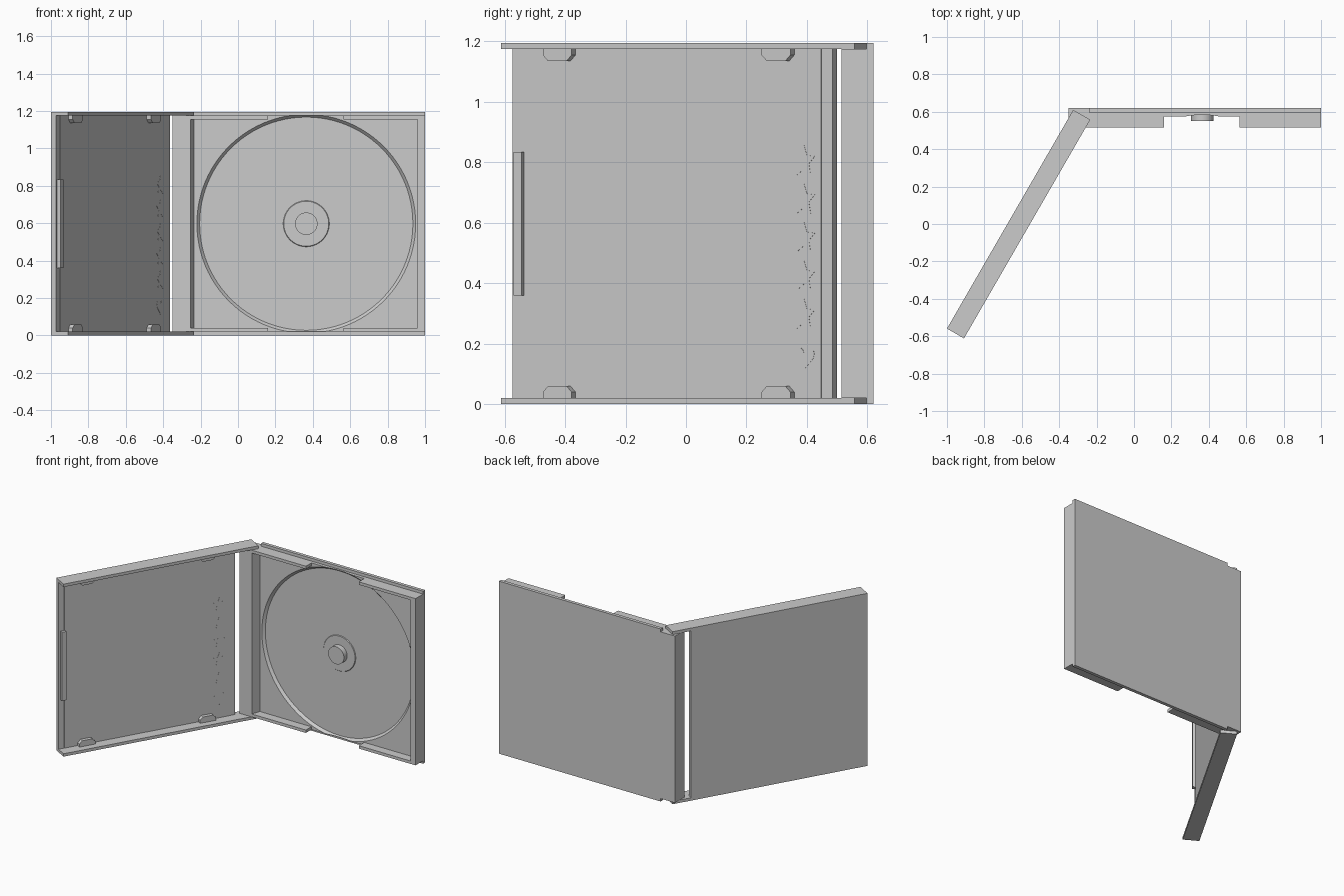
import bpy, bmesh
from math import sin, cos, pi, radians
from mathutils import Matrix, Vector

cube = bpy.data.objects.get("Cube")
if cube:
    bpy.data.objects.remove(cube, do_unlink=True)

plastic = bpy.data.materials.new("grey_plastic")
plastic.use_nodes = True
GREY = (0.6, 0.6, 0.6, 1)
plastic.diffuse_color = GREY
plastic.node_tree.nodes["Principled BSDF"].inputs["Base Color"].default_value = GREY

H = 1.195       # case height
WALL = 0.02     # wall thickness
DEPTH = 0.105   # depth of each half
PANEL = 0.03    # lid panel thickness
WIDTH = 1.35    # lid width

# Lid frame: x runs from hinge to free edge, y from outside to inside
a = radians(60)
LID = Matrix(((-cos(a), sin(a), 0, -0.325),
              (-sin(a), -cos(a), 0, 0.61),
              (0, 0, 1, 0), (0, 0, 0, 1)))
BASE = Matrix.Identity(4)


def prism(name, points, offset, frame=BASE):
    """Extrude a closed outline of 3D points along an offset."""
    bm = bmesh.new()
    face = bm.faces.new([bm.verts.new(p) for p in points])
    out = bmesh.ops.extrude_face_region(bm, geom=[face])
    bmesh.ops.translate(bm, vec=Vector(offset),
                        verts=[v for v in out["geom"] if isinstance(v, bmesh.types.BMVert)])
    bm.transform(frame)
    bmesh.ops.recalc_face_normals(bm, faces=bm.faces)
    mesh = bpy.data.meshes.new(name)
    bm.to_mesh(mesh)
    bm.free()
    mesh.materials.append(plastic)
    ob = bpy.data.objects.new(name, mesh)
    bpy.context.collection.objects.link(ob)
    return ob


def box(name, x0, x1, y0, y1, z0, z1, frame=BASE):
    pts = [(x0, y0, z0), (x1, y0, z0), (x1, y1, z0), (x0, y1, z0)]
    return prism(name, pts, (0, 0, z1 - z0), frame)


def relief(name, outline, y, height):
    """Thin or raised shape on the inside of the lid, outline in (x, z)."""
    return prism(name, [(s, y, z) for s, z in outline], (0, height, 0), LID)


def disc(name, r_back, r_front, y_back, y_front):
    """Round part facing the front, centred on the hub."""
    bpy.ops.mesh.primitive_cone_add(vertices=96, radius1=r_back, radius2=r_front,
                                    depth=y_back - y_front, rotation=(pi / 2, 0, 0),
                                    location=(0.365, (y_back + y_front) / 2, H / 2))
    ob = bpy.context.object
    ob.name = name
    ob.data.materials.append(plastic)
    bpy.ops.object.shade_smooth_by_angle(angle=radians(30))
    return ob


# Lid: panel, side walls with hinge arms, raised lining, catch ridge
box("lid_panel", 0.127, WIDTH, 0, PANEL, WALL, H - WALL, LID)
for side, z in (("bottom", 0), ("top", H - WALL)):
    box(f"lid_{side}_wall", 0, WIDTH, 0, DEPTH, z, z + WALL, LID)
box("lid_lining", 0.17, 1.31, PANEL - 0.01, PANEL + 0.002, WALL, H - WALL, LID)
box("lid_catch", 1.305, 1.335, PANEL, PANEL + 0.02, 0.36, 0.835, LID)

# Booklet tabs with chamfered corners
for i, s in enumerate((0.272, 1.108)):
    for side in ("bottom", "top"):
        shape = [(0, 0.015), (0, 0.04), (0.02, 0.06), (0.09, 0.06), (0.11, 0.04), (0.11, 0.015)]
        shape = [(s + x, z if side == "bottom" else H - z) for x, z in shape]
        relief(f"booklet_tab_{side}_{i}", shape, PANEL, 0.028)

# Shallow star and heart reliefs down the hinge side
for i in range(5):
    star = []
    for k in range(10):
        r = 0.055 if k % 2 == 0 else 0.025
        t = pi / 2 + k * pi / 5
        star.append((0.235 + r * cos(t) * 0.8, 0.295 + i * 0.127 + r * sin(t)))
    relief(f"star_{i}", star, PANEL, 0.003)
heart = []
for k in range(24):
    t = k * pi / 12
    heart.append((0.235 + 0.04 * sin(t) ** 3,
                  0.155 + 0.0028 * (13 * cos(t) - 5 * cos(2 * t) - 2 * cos(3 * t) - cos(4 * t))))
relief("heart", heart, PANEL, 0.003)

# Base: back plate, spine with sloped inner side, end wall
box("back_plate", -0.24, 1.0, 0.597, 0.62, 0, H)
spine = [(-0.35, 0.62), (-0.35, 0.515), (-0.255, 0.515), (-0.235, 0.575), (-0.235, 0.62)]
prism("spine", [(x, y, WALL) for x, y in spine], (0, 0, H - 2 * WALL))
box("end_wall", 0.96, 1.0, 0.515, 0.6, WALL, H - WALL)

# Short side walls with a finger gap between them
for side, z in (("bottom", WALL), ("top", H - 2 * WALL)):
    box(f"tray_{side}_wall_hinge", -0.255, 0.16, 0.515, 0.6, z, z + WALL)
    box(f"tray_{side}_wall_end", 0.565, 0.97, 0.515, 0.6, z, z + WALL)

# Tray floor with the round disc recess cut into it
floor = box("tray_floor", -0.24, 0.965, 0.575, 0.6, WALL, H - WALL)
cutter = disc("recess_cutter", 0.57, 0.585, 0.592, 0.5749)
cutter.hide_render = True
cut = floor.modifiers.new("recess", "BOOLEAN")
cut.operation = "DIFFERENCE"
cut.object = cutter
bpy.context.view_layer.objects.active = floor
bpy.ops.object.modifier_apply(modifier="recess")
bpy.data.objects.remove(cutter, do_unlink=True)

# Disc seat and hub
disc("disc_seat", 0.125, 0.12, 0.594, 0.588)
disc("hub", 0.06, 0.06, 0.59, 0.552)
